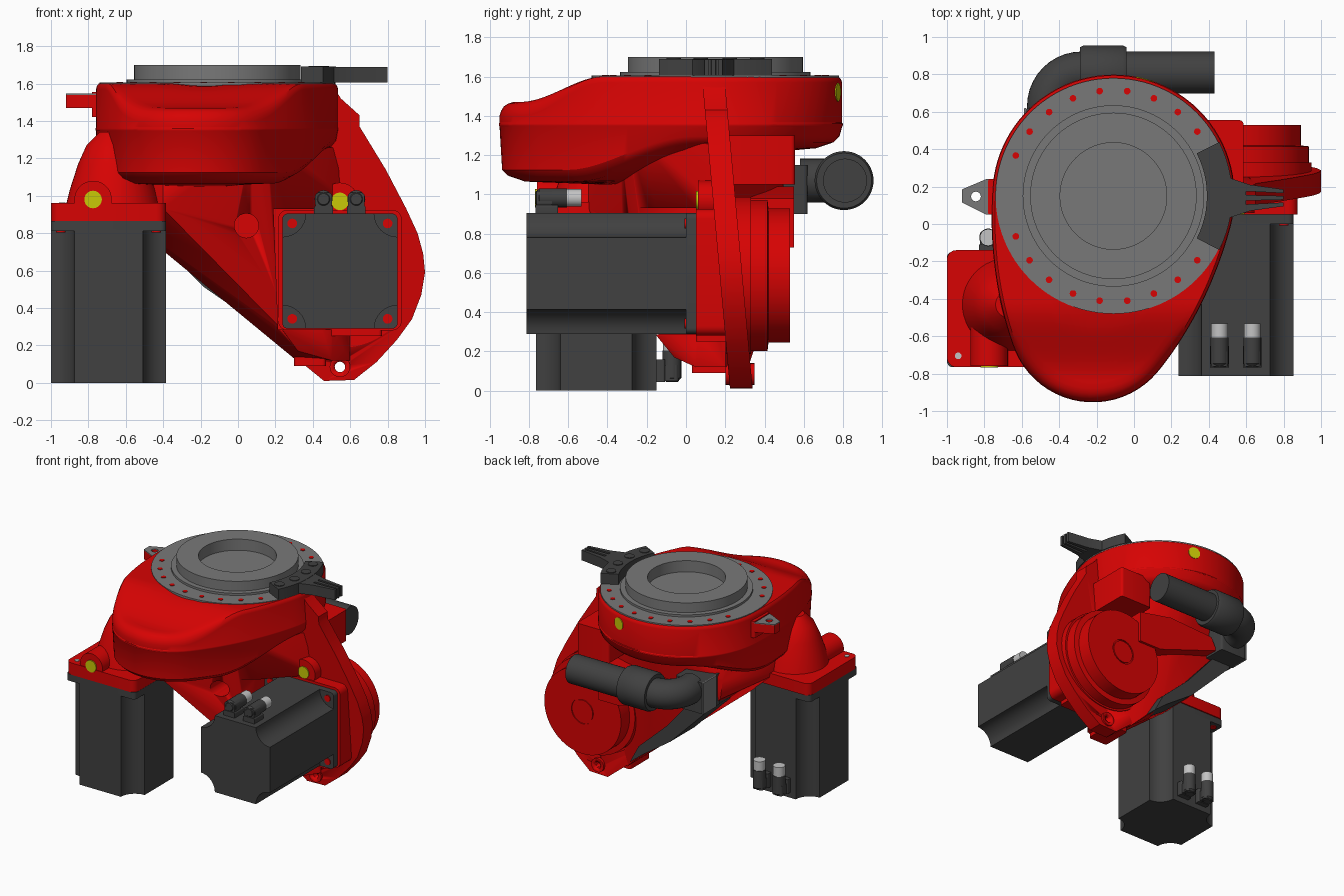
import bpy, bmesh, math
from mathutils import Matrix, Vector

if "Cube" in bpy.data.objects:
    bpy.data.objects.remove(bpy.data.objects["Cube"])


def material(name, rgb):
    m = bpy.data.materials.new(name)
    m.use_nodes = True
    m.diffuse_color = (*rgb, 1)
    m.node_tree.nodes["Principled BSDF"].inputs["Base Color"].default_value = (*rgb, 1)
    return m


RED = material("signal red", (0.68, 0.001, 0.001))
DARK = material("dark grey", (0.052, 0.052, 0.052))
GREY = material("mid grey", (0.19, 0.19, 0.19))
PALE = material("pale grey", (0.55, 0.55, 0.55))
YELLOW = material("yellow", (0.58, 0.58, 0.002))

# Local z turned to point along world +y, local y along world +z
ALONG_Y = Matrix(((-1, 0, 0, 0), (0, 0, 1, 0), (0, 1, 0, 0), (0, 0, 0, 1)))


def finish(name, bm, mat, matrix=Matrix()):
    bmesh.ops.transform(bm, matrix=matrix, verts=bm.verts)
    bmesh.ops.recalc_face_normals(bm, faces=bm.faces)
    me = bpy.data.meshes.new(name)
    bm.to_mesh(me)
    bm.free()
    me.materials.append(mat)
    ob = bpy.data.objects.new(name, me)
    bpy.context.collection.objects.link(ob)
    bpy.ops.object.select_all(action='DESELECT')
    bpy.context.view_layer.objects.active = ob
    ob.select_set(True)
    bpy.ops.object.shade_smooth_by_angle(angle=math.radians(32))
    return ob


def loft(name, rings, mat, matrix=Matrix()):
    """Skin a list of equal-length point rings and cap both ends."""
    bm = bmesh.new()
    rows = [[bm.verts.new(p) for p in ring] for ring in rings]
    n = len(rows[0])
    for a, b in zip(rows, rows[1:]):
        for i in range(n):
            bm.faces.new((a[i], a[(i + 1) % n], b[(i + 1) % n], b[i]))
    bm.faces.new(rows[0])
    bm.faces.new(rows[-1])
    return finish(name, bm, mat, matrix)


def turned(name, profile, mat, at=(0, 0, 0), turn=Matrix(), n=48):
    """Turn (radius, height) pairs about local z."""
    rings = [[(r * math.cos(math.tau * i / n), r * math.sin(math.tau * i / n), h)
              for i in range(n)] for r, h in profile]
    return loft(name, rings, mat, Matrix.Translation(at) @ turn)


def slab(name, poly, h0, h1, mat, matrix=Matrix()):
    return loft(name, [[(u, v, h) for u, v in poly] for h in (h0, h1)], mat, matrix)


def slab_y(name, poly, y0, y1, mat, lean=lambda z: 0):
    """Extrude an x-z outline along y, leaning it with height."""
    return loft(name, [[(x, y + lean(z), z) for x, z in poly] for y in (y0, y1)], mat)


def rounded(x0, x1, y0, y1, r=0.05):
    pts = []
    for k, (cx, cy) in enumerate(((x1 - r, y1 - r), (x0 + r, y1 - r), (x0 + r, y0 + r), (x1 - r, y0 + r))):
        for j in range(6):
            a = (k + j / 5) * math.pi / 2
            pts.append((cx + r * math.cos(a), cy + r * math.sin(a)))
    return pts


def cut(target, cutter):
    mod = target.modifiers.new("cut", 'BOOLEAN')
    mod.object = cutter
    mod.solver = 'EXACT'
    bpy.context.view_layer.objects.active = target
    bpy.ops.object.modifier_apply(modifier=mod.name)
    bpy.data.objects.remove(cutter)


def smooth(t):
    t = max(0, min(1, t))
    return t * t * (3 - 2 * t)


# Upper housing: egg outline swept round a row of circles
C1, R1, C2, R2 = Vector((-0.11, 0.15)), 0.645, Vector((-0.22, -0.5)), 0.45
O = Vector((-0.15, -0.08))


def reach(a):
    d, best = Vector((math.cos(a), math.sin(a))), 0
    for k in range(61):
        s = k / 60
        c, r = C1.lerp(C2, s) - O, R1 + (R2 - R1) * s + 0.13 * s * (1 - s)
        disc = c.dot(d) ** 2 - c.dot(c) + r * r
        if disc > 0:
            best = max(best, c.dot(d) + math.sqrt(disc))
    return O + d * best


outline = [reach(math.tau * i / 120) for i in range(120)]
drop = lambda p: smooth((-0.42 - p.y) / 0.42)
top = lambda p: 1.6 - 0.13 * drop(p)
base = lambda p: 1.11 + 0.17 * smooth((p.y + 0.6 * p.x + 0.45) / 0.8)
layers = [(0.4, lambda p: base(p) - 0.06), (0.85, lambda p: base(p) - 0.045), (0.95, lambda p: base(p) - 0.015),
          (0.985, lambda p: base(p) + 0.015), (1, lambda p: 1.345), (1.004, lambda p: 1.35),
          (1.004, lambda p: 1.36), (1, lambda p: 1.365), (1, lambda p: top(p) - 0.03 - 0.04 * drop(p)),
          (0.992, lambda p: top(p) - 0.012 - 0.035 * drop(p)), (0.975, lambda p: top(p) - 0.022 * drop(p)),
          (0.95, lambda p: top(p) - 0.008 * drop(p))]
layers += [(s, top) for s in (0.92, 0.88, 0.84, 0.8, 0.75, 0.7, 0.65, 0.6, 0.5, 0.3)]
rings = []
for s, height in layers:
    ring = [O + (p - O) * s for p in outline]
    rings.append([(p.x, p.y, height(p)) for p in ring])
loft("upper_housing", rings, RED)

# Turntable flange with ring, recess and screws
turned("turntable_flange", [(0.63, 1.58), (0.63, 1.605), (0.485, 1.605), (0.485, 1.622), (0.445, 1.622),
                            (0.445, 1.70), (0.285, 1.70), (0.285, 1.61)], GREY, (-0.11, 0.15, 0), n=96)
for k in range(24):
    a = math.radians(7.5 + 15 * k)
    if abs(math.cos(a)) < 0.98 and math.cos(a) < 0.9:
        turned("flange_screw", [(0.018, 1.60), (0.018, 1.609)], RED,
               (-0.11 + 0.565 * math.cos(a), 0.15 + 0.565 * math.sin(a), 0), n=12)

# Forked stop on the flange
arc = lambda r, a0, a1: [(-0.11 + r * math.cos(math.radians(a0 + (a1 - a0) * i / 12)),
                          0.15 + r * math.sin(math.radians(a0 + (a1 - a0) * i / 12))) for i in range(13)]
slab("fork_plate", arc(0.5, -27, 27) + arc(0.635, 27, -27), 1.606, 1.69, DARK)
slab("fork_prongs", [(0.45, 0.27), (0.53, 0.24), (0.62, 0.21), (0.8, 0.185), (0.8, 0.165), (0.6, 0.175), (0.6, 0.155),
                     (0.8, 0.15), (0.8, 0.13), (0.6, 0.125), (0.6, 0.105), (0.8, 0.115), (0.8, 0.095),
                     (0.62, 0.07), (0.53, 0.04), (0.45, 0.01)], 1.606, 1.688, DARK)
for a in (-22, -7.5, 7.5, 22):
    turned("fork_bolt", [(0.037, 1.68), (0.037, 1.695)], DARK, (-0.11 + 0.565 * math.cos(math.radians(a)),
           0.15 + 0.565 * math.sin(math.radians(a)), 0), n=20)

# Side bracket
tab = [(-0.73, 0.05), (-0.73, 0.24), (-0.79, 0.24), (-0.92, 0.185), (-0.92, 0.115), (-0.79, 0.05)]
for name, z0, z1, mat in (("side_bracket", 1.47, 1.54, RED), ("bracket_face", 1.54, 1.547, GREY)):
    cut(slab(name, tab, z0, z1, mat), turned("cutter", [(0.026, 1.4), (0.026, 1.6)], RED, (-0.845, 0.147, 0), n=20))
slab("bracket_root", rounded(-0.78, -0.7, 0.05, 0.24, 0.01), 1.42, 1.555, RED)

# Central cast body, cleared for the arm motor and pierced by a window
bm = bmesh.new()
points = [(-0.11 + 0.47 * math.cos(math.tau * i / 32), 0.08 + 0.45 * math.sin(math.tau * i / 32), 1.28) for i in range(32)]
points += [(-0.62, 0.42, 1.1), (-0.6, 0.42, 0.95), (-0.66, -0.3, 0.92), (-0.66, -0.35, 1.1), (-0.4, -0.5, 1.06),
           (-0.4, -0.5, 0.93), (-0.38, -0.25, 0.89), (-0.38, 0.42, 0.89), (0.06, 0.02, 0.37), (0.06, 0.4, 0.37),
           (0.3, 0.06, 0.13), (0.3, 0.32, 0.13), (0.17, -0.1, 0.3), (0.24, -0.15, 0.28), (0.32, -0.06, 0.17),
           (0.5, 0.05, 0.12), (0.6, 0.2, 0.12), (0.5, 0.05, 1.05), (0.58, 0.2, 1.25), (0.2, -0.2, 1.05)]
for p in points:
    bm.verts.new(p)
hull = bmesh.ops.convex_hull(bm, input=bm.verts)
bmesh.ops.delete(bm, geom=[g for g in hull["geom_interior"] if isinstance(g, bmesh.types.BMVert)], context='VERTS')
body = finish("cast_body", bm, RED)
cut(body, slab_y("cutter", [(0.215, 0.285), (1.1, 0.285), (1.1, 0.93), (0.19, 0.93)], -1, 0.06, RED))
cut(body, turned("cutter", [(0.065, -0.6), (0.065, 0.12)], RED, (0.045, 0, 0.84), ALONG_Y, 24))
slab("rear_block", rounded(0.3, 0.585, 0.15, 0.555, 0.02), 1.05, 1.3, RED)
slab_y("rear_web", [(-0.3, 1.02), (0.1, 1.04), (0.4, 0.98), (0.4, 0.73), (0.2, 0.73), (-0.35, 0.92)], 0.3, 0.55, RED)
slab("foot", rounded(0.3, 0.47, 0.03, 0.28, 0.02), 0.09, 0.26, RED)
slab("foot_step", rounded(0.47, 0.77, 0.05, 0.25, 0.02), 0.25, 0.3, RED)

# Leaning flange plate with a lifting hole
lean = lambda z: 0.14 * (1 - z / 1.55)
plate = slab_y("flange_plate", [(0.3, 1.3), (0.5, 1.6), (0.55, 1.52), (0.65, 1.43), (0.65, 1.37), (0.79, 1.14), (0.9, 0.93),
                                (0.96, 0.8), (0.99, 0.69), (1.0, 0.59), (0.98, 0.47), (0.93, 0.34), (0.85, 0.23),
                                (0.74, 0.11), (0.62, 0.015), (0.46, 0.01), (0.3, 0.14), (0.15, 0.33)],
               0.085, 0.2, RED, lean)
lug = turned("lifting_lug", [(0.055, 0.2), (0.055, 0.35)], RED, (0.545, 0, 0.085), ALONG_Y, 24)
for ob in (plate, lug):
    cut(ob, turned("cutter", [(0.028, -0.2), (0.028, 0.6)], RED, (0.545, 0, 0.085), ALONG_Y, 20))

# Rear gearbox drum
turned("gearbox_drum", [(0.40, 0.2), (0.40, 0.33), (0.385, 0.33), (0.385, 0.415), (0.342, 0.42), (0.342, 0.53), (0.1, 0.53),
                        (0.1, 0.522), (0.09, 0.522), (0.09, 0.53)], RED, (0.55, 0, 0.587), ALONG_Y, 64)

# Motor mounts, bosses and plugs
slab_y("arm_motor_mount", rounded(0.215, 0.875, 0.28, 0.925), 0.05, 0.2, RED)
turned("arm_mount_boss", [(0.1, 0.06), (0.1, 0.2)], RED, (0.545, 0, 0.97), ALONG_Y)
slab("base_motor_mount", rounded(-1, -0.385, -0.765, -0.14), 0.865, 0.96, RED)
turned("base_mount_boss", [(0.1, -0.76), (0.1, -0.5)], RED, (-0.775, 0, 0.98), ALONG_Y)
turned("mount_cone", [(0.25, 0.95), (0.23, 1.03), (0.185, 1.17), (0.14, 1.27), (0.07, 1.34)], RED, (-0.67, -0.43, 0))
turned("mount_screw", [(0.018, 0.95), (0.018, 0.965)], PALE, (-0.94, -0.705, 0), n=16)
for at, y, spin in (((0.545, 0, 0.97), 0.052, 0), ((-0.775, 0, 0.98), -0.768, 0), ((-0.11, 0.15, 1.52), 0.629, -15)):
    turned("yellow_plug", [(0.047, y), (0.047, y + 0.02)], YELLOW, at,
           Matrix.Rotation(math.radians(spin), 4, 'Z') @ ALONG_Y, 28)


# Motors: scalloped body, square flange, corner screws, two elbow plugs
def motor(name, matrix):
    h, r, section = 0.308, 0.125, []
    for k in range(4):
        a = math.pi / 4 + k * math.pi / 2
        cx, cy = math.copysign(h, math.cos(a)), math.copysign(h, math.sin(a))
        for j in range(9):
            b = math.pi * (1.5 - j / 16) + k * math.pi / 2
            section.append((cx + r * math.cos(b), cy + r * math.sin(b)))
    slab(name + "_body", section, 0, 0.82, DARK, matrix)
    slab(name + "_flange", rounded(-h, h, -h, h, 0.03), 0.812, 0.866, DARK, matrix)
    for sx in (-1, 1):
        for sy in (-1, 1):
            turned(name + "_screw", [(0.026, 0.804), (0.026, 0.82)], RED, (0, 0, 0),
                   matrix @ Matrix.Translation((0.255 * sx, 0.255 * sy, 0)), 16)
        place = matrix @ Matrix.Translation((0.0875 * sx, 0, 0))
        slab(name + "_plug_base", rounded(-0.05, 0.05, 0.3, 0.35, 0.01), 0.045, 0.16, DARK, place)
        slab(name + "_plug_neck", rounded(-0.045, 0.045, 0.34, 0.42, 0.02), 0.05, 0.13, DARK, place)
        elbow = place @ Matrix.Translation((0, 0.385, 0))
        turned(name + "_plug", [(0.03, 0.045), (0.048, 0.065), (0.048, 0.205)], DARK, (0, 0, 0), elbow, 20)
        turned(name + "_plug_tip", [(0.045, 0.2), (0.045, 0.28)], PALE, (0, 0, 0), elbow, 20)


motor("base_motor", Matrix.Translation((-0.692, -0.457, 0)))
motor("arm_motor", Matrix.Translation((0.545, -0.812, 0.597)) @ ALONG_Y)

# Dark cover along the sloping underside
slab_y("underside_cover", [(-0.58, 1.0), (-0.55, 0.88), (-0.38, 0.71), (-0.18, 0.51), (0.06, 0.345), (0.18, 0.25),
                           (0.1, 0.4), (-0.15, 0.63), (-0.4, 0.92)], 0.15, 0.46, DARK)

# Cable pipe at the back
path = [(-0.46, 0.58, 90)]
path += [(-0.28 - 0.18 * math.cos(math.radians(t)), 0.63 + 0.18 * math.sin(math.radians(t)), 90 - t) for t in range(0, 91, 9)]
path += [(0.43, 0.81, 0)]
rings = []
for x, y, heading in path:
    a = math.radians(heading)
    rings.append([(x - 0.112 * math.cos(b) * math.sin(a), y + 0.112 * math.cos(b) * math.cos(a),
                   1.07 + 0.112 * math.sin(b)) for b in (math.tau * i / 32 for i in range(32))])
loft("cable_pipe", rings, DARK)
turned("pipe_sleeve", [(0.14, -0.29), (0.15, -0.27), (0.15, -0.06), (0.14, -0.04)], DARK, (0, 0.805, 1.07),
       Matrix.Rotation(math.pi / 2, 4, 'Y'))
slab("pipe_socket", rounded(-0.58, -0.34, 0.38, 0.62, 0.02), 0.9, 1.15, DARK)
slab("socket_face", rounded(-0.588, -0.575, 0.45, 0.62, 0.004), 0.9, 1.15, GREY)
